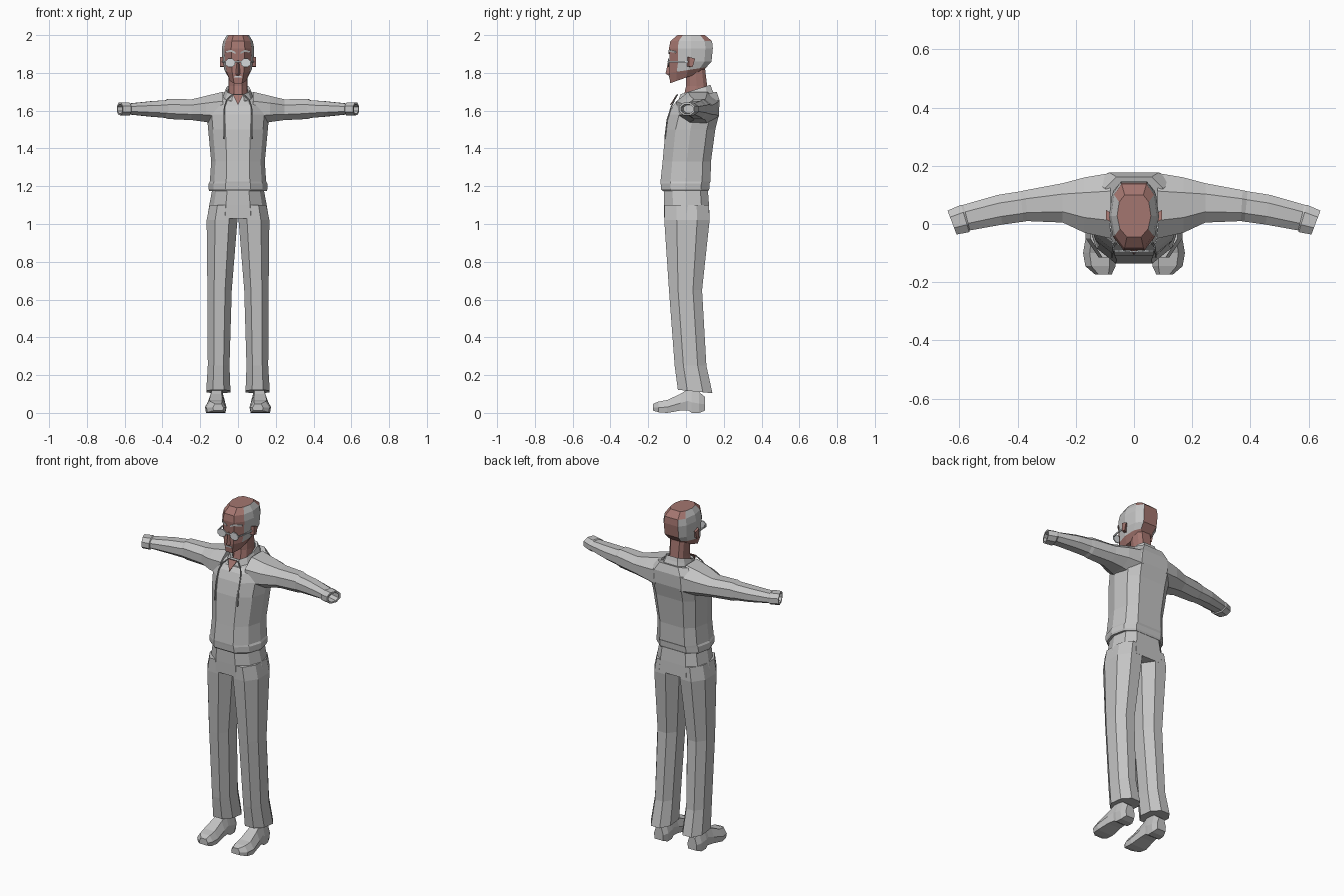
import bpy, bmesh, math
from mathutils import Vector

if "Cube" in bpy.data.objects:
    bpy.data.objects.remove(bpy.data.objects["Cube"], do_unlink=True)


def material(name, rgb):
    m = bpy.data.materials.new(name)
    m.use_nodes = True
    m.diffuse_color = (*rgb, 1)
    m.node_tree.nodes["Principled BSDF"].inputs["Base Color"].default_value = (*rgb, 1)
    return m


GREY = material("grey cloth", (0.55, 0.55, 0.55))
SKIN = material("brown skin", (0.37, 0.18, 0.16))
LIGHT = material("light lens", (0.66, 0.68, 0.7))
CORD = material("cord grey", (0.3, 0.3, 0.3))


def finish(bm, name, mat):
    bmesh.ops.recalc_face_normals(bm, faces=bm.faces)
    mesh = bpy.data.meshes.new(name)
    bm.to_mesh(mesh)
    bm.free()
    mesh.materials.append(mat)
    ob = bpy.data.objects.new(name, mesh)
    bpy.context.collection.objects.link(ob)
    return ob


def loft(name, rings, mat):
    """Skin a list of closed rings and cap both ends."""
    bm = bmesh.new()
    rows = [[bm.verts.new(p) for p in r] for r in rings]
    n = len(rows[0])
    for a, b in zip(rows, rows[1:]):
        for i in range(n):
            j = (i + 1) % n
            bm.faces.new((a[i], a[j], b[j], b[i]))
    bm.faces.new(rows[0])
    bm.faces.new(rows[-1])
    return finish(bm, name, mat)


def plate(name, outline, mat, depth=0.006):
    """Thin sheet pushed towards the front."""
    back = [Vector(p) for p in outline]
    return loft(name, [back, [p + Vector((0, -depth, 0)) for p in back]], mat)


def body_ring(z, w, yf, yb, tilt=0.0):
    """Symmetric ten-sided ring; tilt raises the back."""
    d, mid = yb - yf, (yf + yb) / 2
    half = [(.42 * w, yf), (.84 * w, yf + .2 * d), (w, mid),
            (.88 * w, yb - .17 * d), (.55 * w, yb)]
    pts = half + [(-x, y) for x, y in reversed(half)]
    return [(x, y, z + tilt * (y - mid) / d) for x, y in pts]


def octagon(a0, a1, b0, b1):
    """Chamfered rectangle in two coordinates."""
    ca, cb = (a0 + a1) / 2, (b0 + b1) / 2
    ha, hb = (a1 - a0) / 2, (b1 - b0) / 2
    k = 0.45
    return [(ca + u * ha, cb + v * hb) for u, v in
            ((k, -1), (1, -k), (1, k), (k, 1), (-k, 1), (-1, k), (-1, -k), (-k, -1))]


# Hooded top: hem, waist, chest, shoulders and collar
loft("sweater_body", [body_ring(*r) for r in (
    (1.175, .152, -.125, .118), (1.185, .156, -.132, .123), (1.215, .155, -.134, .125),
    (1.225, .149, -.135, .13), (1.33, .142, -.124, .132), (1.5, .158, -.108, .155),
    (1.58, .165, -.09, .175), (1.64, .155, -.07, .177, .03),
    (1.675, .11, -.05, .162, .05))], GREY)
loft("collar", [body_ring(*r) for r in (
    (1.66, .085, -.05, .15, .05), (1.69, .074, -.037, .137, .05),
    (1.712, .066, -.028, .13, .05), (1.705, .054, -.015, .12, .05),
    (1.68, .05, -.01, .115, .05))], GREY)
plate("neck_opening", [(-.028, -.045, 1.685), (.028, -.045, 1.685), (0, -.079, 1.63)], SKIN)

# Trousers
loft("trouser_hips", [body_ring(*r) for r in (
    (1.19, .135, -.118, .115), (1.1, .152, -.117, .122), (1.03, .163, -.115, .125))], GREY)


def leg(side, s):
    rings = []
    for z, xi, xo, yf, yb in ((1.1, .0, .15, -.115, .121), (1.02, .003, .166, -.115, .125),
                              (.65, .033, .162, -.09, .085), (.25, .045, .16, -.06, .108),
                              (.113, .04, .168, -.043, .14)):
        rings.append([(s * x, y, z - .1 * (y - .05) * (z < .2))
                      for x, y in octagon(xi, xo, yf, yb)])
    loft(side + "_trouser_leg", rings, GREY)


def shoe(side, s):
    rings = []
    for y, xc, hw, top, bot in ((.1, .11, .03, .085, .012), (.07, .11, .043, .11, 0),
                                (.03, .112, .044, .125, 0), (.01, .112, .042, .125, .014),
                                (-.03, .115, .048, .1, .012), (-.1, .118, .057, .068, 0),
                                (-.145, .115, .052, .06, .003), (-.174, .105, .028, .048, .012)):
        h = top - bot
        prof = ((-.9, 0), (.9, 0), (1, .45), (.6, 1), (-.6, 1), (-1, .45))
        rings.append([(s * (xc + u * hw), y, bot + v * h) for u, v in prof])
    loft(side + "_shoe", rings, GREY)


def arm(side, s):
    # x, front, back, bottom, top, slant of the cut
    spec = ((.08, -.05, .175, 1.52, 1.7, 0), (.17, -.03, .16, 1.54, 1.678, 0),
            (.245, .005, .14, 1.55, 1.66, 0), (.37, .01, .116, 1.556, 1.662, .05),
            (.385, .008, .112, 1.562, 1.655, .1), (.46, -.002, .1, 1.568, 1.65, .15),
            (.575, -.022, .066, 1.58, 1.638, .25), (.58, -.028, .066, 1.574, 1.642, .3),
            (.625, -.036, .046, 1.576, 1.642, .38), (.625, -.026, .036, 1.585, 1.633, .38),
            (.57, -.012, .05, 1.587, 1.631, .3))
    rings = [[(s * (x + k * (y - (f + b) / 2)), y, z) for y, z in octagon(f, b, lo, hi)]
             for x, f, b, lo, hi, k in spec]
    loft(side + "_sleeve", rings, GREY)


def drawstring(side, s):
    cu = bpy.data.curves.new(side + "_drawstring", "CURVE")
    cu.dimensions = "3D"
    cu.bevel_depth = .004
    cu.bevel_resolution = 0
    cu.use_fill_caps = True
    pts = ((.03, -.045, 1.685), (.06, -.062, 1.655), (.072, -.078, 1.62),
           (.074, -.1, 1.55), (.075, -.112, 1.45))
    sp = cu.splines.new("POLY")
    sp.points.add(len(pts) - 1)
    for p, (x, y, z) in zip(sp.points, pts):
        p.co = (s * x, y, z, 1)
    cu.materials.append(CORD)
    bpy.context.collection.objects.link(bpy.data.objects.new(side + "_drawstring", cu))


# Head and neck
loft("neck", [body_ring(*r) for r in (
    (1.66, .055, -.015, .12), (1.73, .05, 0, .112), (1.83, .052, .0, .1))], SKIN)
head = loft("head", [body_ring(*r) for r in (
    (1.775, .05, -.085, .085, .06), (1.815, .072, -.088, .108, .03),
    (1.86, .082, -.086, .135), (1.93, .086, -.09, .142),
    (1.968, .078, -.083, .138), (2.0, .058, -.045, .1))], SKIN)

# Hair covers the sides of the head only
head.data.materials.append(GREY)
for f in head.data.polygons:
    c = f.center
    if abs(c.x) > .05 and c.y > -.04 and 1.82 < c.z < 1.99:
        f.material_index = 1

# Nose and mouth
loft("nose", [[(-w, -.08, z), (0, y, z), (w, -.08, z)] for w, y, z in (
    (.013, -.092, 1.785), (.017, -.108, 1.797), (.008, -.094, 1.865))], SKIN)
plate("mouth", [(-.022, -.084, 1.776), (.022, -.084, 1.776),
                (.016, -.085, 1.784), (-.016, -.085, 1.784)], LIGHT)


def face_side(side, s):
    lens = [(s * .041 + .028 * math.cos(i * math.pi / 4 + .39),
             -.09, 1.853 + .024 * math.sin(i * math.pi / 4 + .39)) for i in range(8)]
    plate(side + "_lens", lens, LIGHT)
    # Temple bar of the glasses
    loft(side + "_glasses_arm", [[(s * (x + u), y, 1.858 + v) for u, v in
         ((0, -.004), (.004, -.004), (.004, .004), (0, .004))]
         for x, y in ((.066, -.092), (.076, -.05), (.083, .025))], LIGHT)
    plate(side + "_eyebrow", [(s * .012, -.087, 1.9), (s * .036, -.087, 1.912),
                              (s * .066, -.052, 1.906), (s * .066, -.052, 1.914),
                              (s * .036, -.087, 1.922), (s * .012, -.087, 1.91)], GREY)
    loft(side + "_ear", [[(s * x, y0, 1.835), (s * x, y0 + .02, 1.83),
                          (s * x, y1, 1.875), (s * x, y0, 1.885)]
                         for x, y0, y1 in ((.074, .005, .035), (.096, .015, .048))], SKIN)


plate("glasses_bridge", [(-.015, -.092, 1.855), (.015, -.092, 1.855),
                         (.015, -.092, 1.862), (-.015, -.092, 1.862)], LIGHT)

for side, s in (("left", 1), ("right", -1)):
    for part in (leg, shoe, arm, drawstring, face_side):
        part(side, s)
